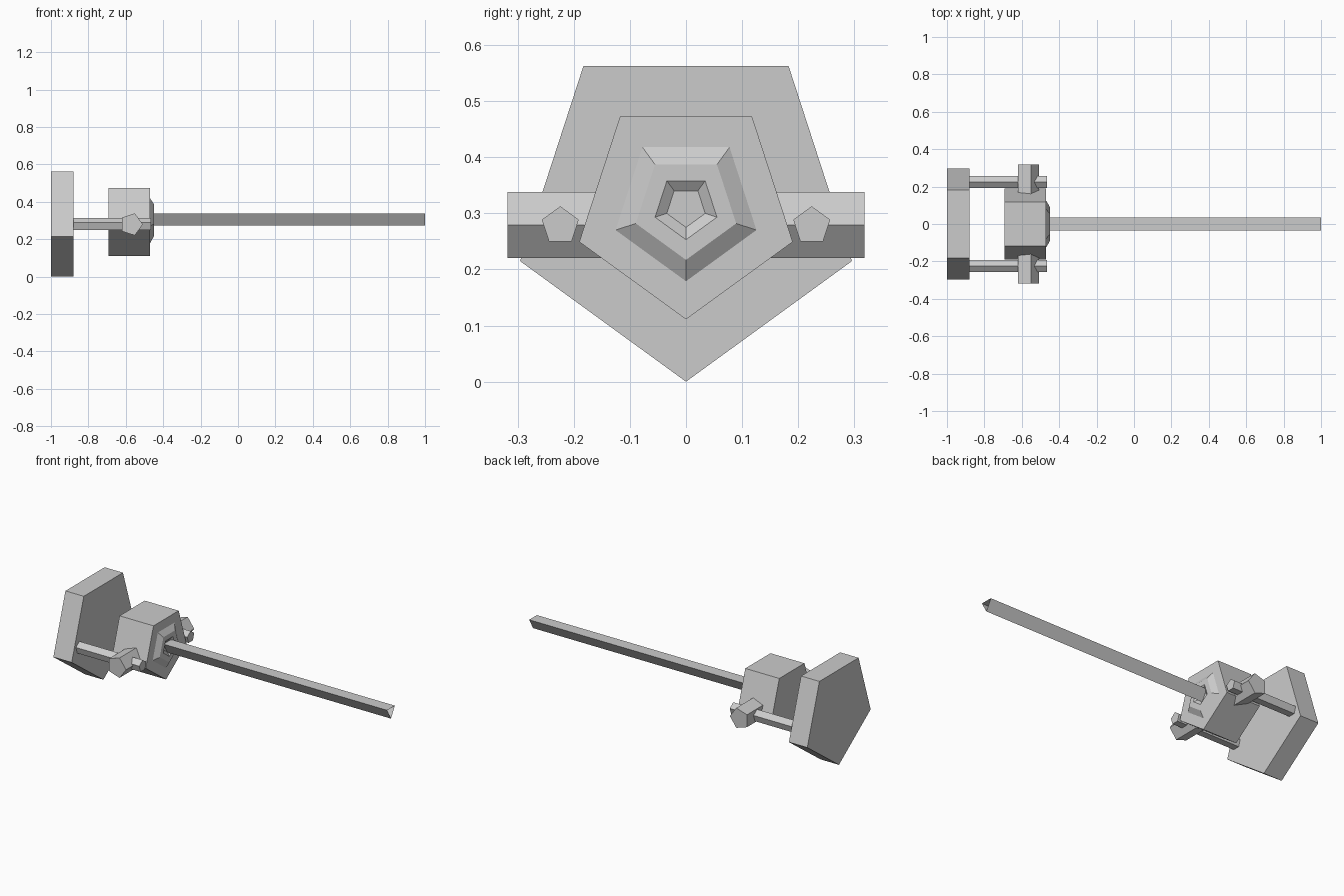
import bpy, bmesh
from math import sin, cos, radians

if "Cube" in bpy.data.objects:
    bpy.data.objects.remove(bpy.data.objects["Cube"])

ZC = 0.311  # height of the main axis


def ring(r, sides=5, start=-90):
    """Regular polygon as 2D points, first corner at angle start."""
    return [(r * cos(radians(start + 360 * i / sides)),
             r * sin(radians(start + 360 * i / sides))) for i in range(sides)]


def loft(name, loops, cap_start=True, cap_end=True):
    """Skin a list of equal-length 3D loops."""
    bm = bmesh.new()
    rows = [[bm.verts.new(p) for p in loop] for loop in loops]
    n = len(rows[0])
    for a, b in zip(rows, rows[1:]):
        for i in range(n):
            j = (i + 1) % n
            bm.faces.new((a[i], a[j], b[j], b[i]))
    if cap_start:
        bm.faces.new(rows[0][::-1])
    if cap_end:
        bm.faces.new(rows[-1])
    bmesh.ops.recalc_face_normals(bm, faces=bm.faces)
    me = bpy.data.meshes.new(name)
    bm.to_mesh(me)
    bm.free()
    ob = bpy.data.objects.new(name, me)
    bpy.context.collection.objects.link(ob)
    return ob


def along_x(name, stations, start=-90, y=0, z=ZC):
    """Five-sided solid along x from (x, radius) stations."""
    return loft(name, [[(x, y + a, z + b) for a, b in ring(r, 5, start)]
                       for x, r in stations])


# Back plate and central body
along_x("base_plate", [(-1.0, 0.311), (-0.88, 0.311)])
along_x("body", [(-0.692, 0.2), (-0.47, 0.2)])

# Bevelled collar with a shallow recess around the rod
along_x("collar", [(-0.475, 0.132), (-0.47, 0.132), (-0.449, 0.094),
                   (-0.449, 0.058), (-0.462, 0.036)])

# Long three-sided rod, open at the tip
tri = [(-0.036, 0.336), (0.036, 0.336), (0, 0.273)]
loft("rod", [[(x, a, b) for a, b in tri] for x in (-0.465, 1.0)], True, False)

# Side pins and the cross lugs that tie them to the body
for s, side in ((-1, "front"), (1, "back")):
    along_x(side + "_pin", [(-0.89, 0.0345), (-0.466, 0.0345)], 90, s * 0.224, 0.278)
    loft(side + "_lug", [[(-0.571 + a, s * y, 0.279 + b) for a, b in ring(0.062, 5, 0)]
                         for y in (0.15, 0.318)])
